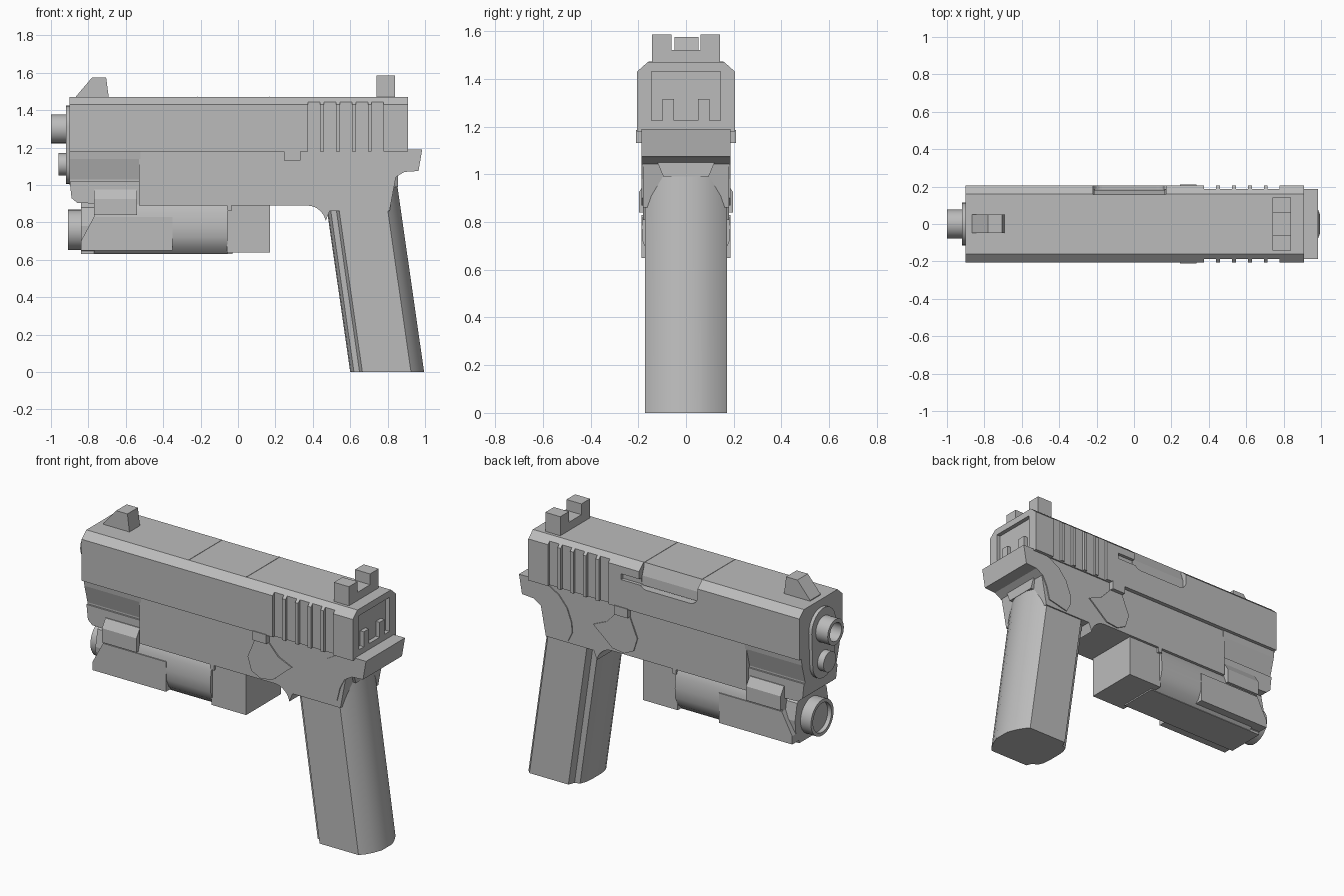
import bpy, bmesh, math
from mathutils import Vector

cube = bpy.data.objects.get("Cube")
if cube:
    bpy.data.objects.remove(cube)

grey = bpy.data.materials.new("plain grey")
grey.use_nodes = True
grey.diffuse_color = (0.5, 0.5, 0.5, 1)
grey.node_tree.nodes["Principled BSDF"].inputs["Base Color"].default_value = (0.5, 0.5, 0.5, 1)


def finish(name, bm, smooth=None):
    bmesh.ops.recalc_face_normals(bm, faces=bm.faces)
    mesh = bpy.data.meshes.new(name)
    bm.to_mesh(mesh)
    bm.free()
    mesh.materials.append(grey)
    ob = bpy.data.objects.new(name, mesh)
    bpy.context.collection.objects.link(ob)
    if smooth:
        bpy.ops.object.select_all(action='DESELECT')
        ob.select_set(True)
        bpy.context.view_layer.objects.active = ob
        bpy.ops.object.shade_smooth_by_angle(angle=math.radians(smooth))
    return ob


def loft(name, points, shift, smooth=None):
    """Extrude a closed outline along a vector."""
    bm = bmesh.new()
    face = bm.faces.new([bm.verts.new(p) for p in points])
    out = bmesh.ops.extrude_face_region(bm, geom=[face])
    bmesh.ops.translate(bm, vec=Vector(shift),
                        verts=[v for v in out["geom"] if isinstance(v, bmesh.types.BMVert)])
    return finish(name, bm, smooth)


def side(name, pts, y0, y1, smooth=None):
    """Outline in x, z extruded across the width."""
    return loft(name, [(x, y0, z) for x, z in pts], (0, y1 - y0, 0), smooth)


def section(name, half, x0, x1, smooth=None):
    """Half cross-section in y, z mirrored and run along the length."""
    pts = half + [(-y, z) for y, z in reversed(half) if y]
    return loft(name, [(x0, y, z) for y, z in pts], (x1 - x0, 0, 0), smooth)


def box(name, x0, x1, y0, y1, z0, z1):
    return side(name, [(x0, z0), (x1, z0), (x1, z1), (x0, z1)], y0, y1)


def tube(name, x0, x1, z, r, bore=0, depth=0):
    """Cylinder along x, optionally with a blind bore at its front."""
    bm = bmesh.new()
    steps = [(x0 + depth, bore), (x0, bore), (x0, r), (x1, r)] if bore else [(x0, r), (x1, r)]
    n = 32
    rings = [[bm.verts.new((x, q * math.cos(math.tau * i / n), z + q * math.sin(math.tau * i / n)))
              for i in range(n)] for x, q in steps]
    for a, b in zip(rings, rings[1:]):
        for i in range(n):
            bm.faces.new((a[i], a[(i + 1) % n], b[(i + 1) % n], b[i]))
    bm.faces.new(rings[0])
    bm.faces.new(rings[-1])
    return finish(name, bm, 40)


def cut(ob, cutter):
    mod = ob.modifiers.new("cut", 'BOOLEAN')
    mod.operation = 'DIFFERENCE'
    mod.solver = 'EXACT'
    mod.object = cutter
    bpy.context.view_layer.objects.active = ob
    bpy.ops.object.modifier_apply(modifier=mod.name)
    bpy.data.objects.remove(cutter)


def arc(cx, cz, r, a0, a1, n=8):
    return [(cx + r * math.cos(math.radians(a0 + (a1 - a0) * i / n)),
             cz + r * math.sin(math.radians(a0 + (a1 - a0) * i / n))) for i in range(n + 1)]


# Slide with chamfered top, rear grooves, side port and sunken rear panel
slide = section("slide", [(0.205, 1.18), (0.205, 1.43), (0.16, 1.47)], -0.9, 0.91)
for i in range(5):
    x = 0.375 + 0.085 * i
    for s in (-1, 1):
        ys = sorted((s * 0.188, s * 0.3))
        cut(slide, box("groove_cutter", x, x + 0.064, *ys, 1.1, 1.452))
port = [(-0.22, 1.55), (-0.22, 1.38)] + arc(-0.17, 1.38, 0.05, 180, 270, 5)[1:] \
    + arc(0.12, 1.38, 0.05, 270, 360, 5) + [(0.17, 1.55)]
cut(slide, side("port_cutter", port, 0.158, 0.3))
cut(slide, box("extractor_cutter", 0.15, 0.29, 0.185, 0.3, 1.35, 1.385))
cut(slide, box("rear_panel_cutter", 0.885, 1.0, -0.145, 0.145, 1.225, 1.43))
for s in (-1, 1):
    box("rear_prong", 0.88, 0.91, s * 0.075 - 0.024, s * 0.075 + 0.024, 1.225, 1.315)

# Port cover with a rounded shoulder
section("chamber", [(0.158, 1.33), (0.185, 1.345), (0.182, 1.4), (0.158, 1.468)], -0.215, 0.165)
for x in (-0.22, 0.165):
    box("chamber_seam", x, x + 0.004, -0.158, 0.158, 1.46, 1.472)

# Sights
side("front_sight", [(-0.865, 1.46), (-0.865, 1.475), (-0.78, 1.575), (-0.705, 1.575), (-0.69, 1.46)],
     -0.048, 0.052)
loft("rear_sight", [(0.74, y, z) for y, z in
     [(-0.142, 1.46), (0.142, 1.46), (0.142, 1.585), (0.06, 1.585), (0.06, 1.52),
      (-0.06, 1.52), (-0.06, 1.585), (-0.142, 1.585)]], (0.1, 0, 0))

# Muzzle
plate = arc(0, 1.31, 0.115, 0, 180, 12) + arc(0, 1.11, 0.105, 180, 360, 12)
loft("muzzle_plate", [(-0.92, y, z) for y, z in plate], (0.05, 0, 0), 30)
tube("barrel", -1.0, -0.9, 1.3, 0.077, 0.055, 0.07)
tube("guide_rod", -0.96, -0.88, 1.11, 0.06)

# Frame
section("dust_cover", [(0.185, 1.185), (0.18, 1.14), (0.15, 1.03), (0.15, 1.0)], -0.9, -0.52)
side("rail", [(-0.9, 1.02), (-0.89, 0.93), (-0.86, 0.905), (-0.52, 0.89), (-0.52, 1.02)], -0.16, 0.16)
frame = [(-0.53, 1.185), (-0.53, 0.89)] + arc(0.37, 0.79, 0.1, 90, 10, 8) \
    + [(0.49, 0.86), (0.81, 0.86), (0.84, 1.02), (0.87, 1.185)]
side("frame", frame, -0.18, 0.18, 30)
for s in (-1, 1):
    y0, y1 = sorted((s * 0.17, s * 0.187))
    side("side_boss", [(0.195, 1.01), (0.245, 1.13), (0.335, 1.13), (0.4, 1.06), (0.49, 1.02),
                       (0.43, 0.97), (0.36, 0.91), (0.28, 0.9), (0.22, 0.93)], y0, y1)
    y0, y1 = sorted((s * 0.17, s * 0.21))
    box("slide_catch", 0.245, 0.335, y0, y1, 1.13, 1.185)

# Tang sweeping over the hand
tang = [(0.985, 1.19), (0.965, 1.075), (0.89, 1.07), (0.84, 1.04), (0.81, 0.98), (0.79, 0.9),
        (0.66, 0.87), (0.63, 0.93), (0.635, 0.99), (0.665, 1.07), (0.72, 1.135), (0.79, 1.175), (0.86, 1.19)]
side("tang", tang, -0.186, 0.186)
loft("tang_wedge", [(0.7, y, z) for y, z in [(-0.12, 1.05), (-0.095, 0.99), (0.095, 0.99), (0.12, 1.05)]],
     (0.155, 0, 0))

# Grip: slanted, rounded back, stepped front strap
half = [(0.395, 0.05), (0.375, 0.1), (0.35, 0.145), (0.325, 0.172), (0.065, 0.172),
        (0.05, 0.135), (0.02, 0.125), (0.005, 0.09), (0, 0.045)]
outline = half + [(x, -y) for x, y in reversed(half)]
loft("grip", [(0.6 + x, y, 0) for x, y in outline], (-0.148, 0, 1.03), 32)

# Block behind the light
box("guard_block", -0.06, 0.17, -0.165, 0.165, 0.64, 0.9)

# Weapon light under the rail
section("light_body", [(0.12, 0.635), (0.16, 0.67), (0.182, 0.72), (0.186, 0.78), (0.178, 0.85),
                       (0.155, 0.91), (0.12, 0.945)], -0.77, -0.055, 30)
section("light_front", [(0.11, 0.635), (0.15, 0.68), (0.16, 0.78), (0.14, 0.88), (0.1, 0.91)], -0.84, -0.76)
section("light_tail", [(0.1, 0.64), (0.16, 0.7), (0.16, 0.85), (0.12, 0.9)], -0.06, -0.02)
tube("lamp", -0.91, -0.82, 0.76, 0.108, 0.088, 0.025)
box("light_base", -0.84, -0.03, -0.12, 0.12, 0.632, 0.66)
for s in (-1, 1):
    y0, y1 = sorted((s * 0.1, s * 0.187))
    side("light_panel", [(-0.84, 0.65), (-0.35, 0.65), (-0.35, 0.83), (-0.77, 0.83), (-0.84, 0.7)], y0, y1)
    loft("light_switch", [(-0.77, s * y, z) for y, z in
         [(0.1, 0.84), (0.197, 0.84), (0.197, 0.925), (0.165, 0.975), (0.1, 0.975)]], (0.23, 0, 0))
    y0, y1 = sorted((s * 0.13, s * 0.18))
    box("light_latch", -0.06, -0.035, y0, y1, 0.86, 0.89)
